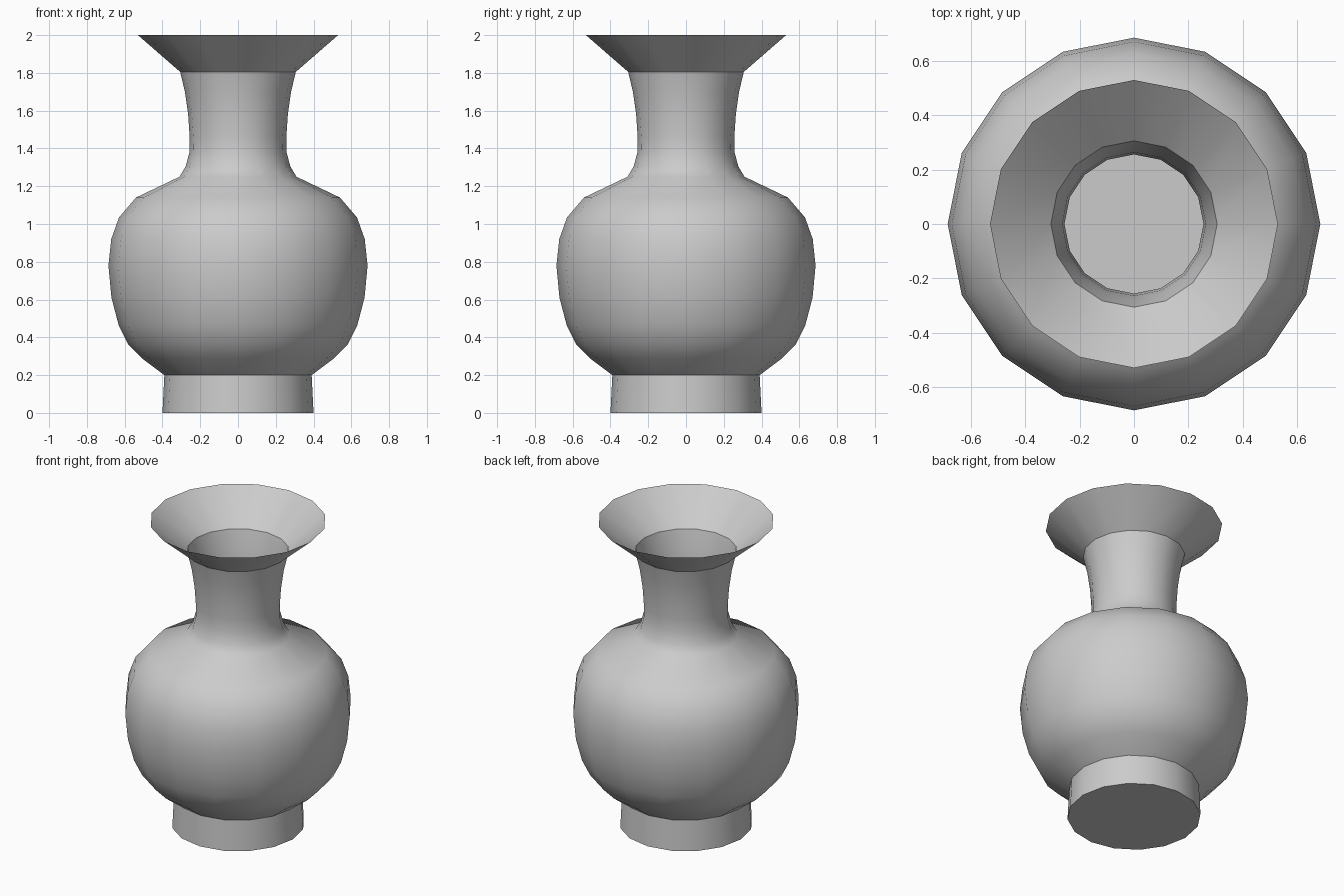
import bpy, bmesh, math

if "Cube" in bpy.data.objects:
    bpy.data.objects.remove(bpy.data.objects["Cube"])

SIDES = 16


def lathe(name, profile, floor=False):
    """Revolve (radius, height) points into an open smooth shell."""
    bm = bmesh.new()
    rings = []
    for r, z in profile:
        rings.append([bm.verts.new((r * math.cos(2 * math.pi * i / SIDES),
                                    r * math.sin(2 * math.pi * i / SIDES), z))
                      for i in range(SIDES)])
    for low, high in zip(rings, rings[1:]):
        for i in range(SIDES):
            j = (i + 1) % SIDES
            bm.faces.new((low[i], low[j], high[j], high[i])).smooth = True
    if floor:
        bm.faces.new(rings[0][::-1])
        for e in bm.edges:
            if all(v in rings[0] for v in e.verts):
                e.smooth = False
    mesh = bpy.data.meshes.new(name)
    bm.to_mesh(mesh)
    bm.free()
    obj = bpy.data.objects.new(name, mesh)
    bpy.context.collection.objects.link(obj)
    return obj


# Foot ring with the closed bottom
lathe("foot", [(0.40, 0), (0.39, 0.20)], floor=True)

# Belly, shoulder and neck
lathe("body", [
    (0.39, 0.20), (0.51, 0.29), (0.583, 0.365), (0.632, 0.465),
    (0.67, 0.61), (0.686, 0.78), (0.671, 0.92), (0.63, 1.035),
    (0.54, 1.14), (0.31, 1.25), (0.277, 1.305), (0.257, 1.38),
    (0.256, 1.46), (0.264, 1.58), (0.281, 1.70), (0.306, 1.805)])

# Flared mouth
lathe("mouth", [(0.306, 1.805), (0.53, 2.0)])
